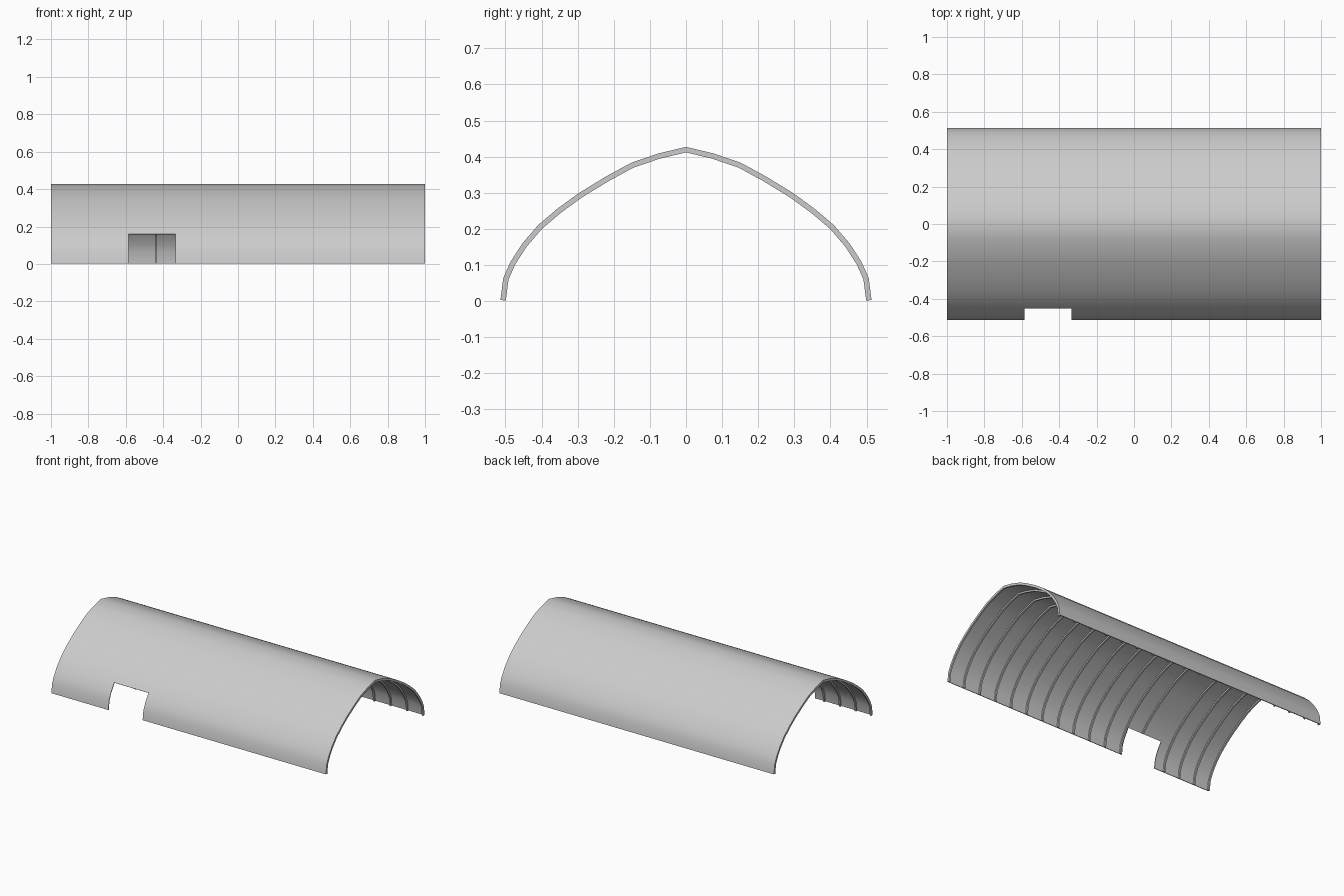
import bpy

if "Cube" in bpy.data.objects:
    bpy.data.objects.remove(bpy.data.objects["Cube"])

# Pointed-arch cross-section (y, z), from the foot up to the ridge, then mirrored
HALF = [(0.514, 0.003), (0.506, 0.064), (0.486, 0.109), (0.453, 0.160),
        (0.409, 0.211), (0.356, 0.256), (0.297, 0.299), (0.222, 0.345),
        (0.152, 0.383), (0.076, 0.409), (0.0, 0.427)]
ARCH = HALF + [(-y, z) for y, z in reversed(HALF[:-1])]
DOOR = (-0.585, -0.335)
DOOR_ROWS = 3


def arch_strip(name, xs, thickness):
    """Sweep the arch along x, leave out the doorway, thicken inward."""
    n = len(ARCH)
    verts = [(x, y, z) for x in xs for y, z in ARCH]
    faces = []
    for c in range(len(xs) - 1):
        mid = (xs[c] + xs[c + 1]) / 2
        last = n - 1 - (DOOR_ROWS if DOOR[0] < mid < DOOR[1] else 0)
        for i in range(last):
            a, b = c * n + i, (c + 1) * n + i
            faces.append((a, a + 1, b + 1, b))
    mesh = bpy.data.meshes.new(name)
    used = sorted({v for f in faces for v in f})
    remap = {v: k for k, v in enumerate(used)}
    mesh.from_pydata([verts[v] for v in used], [],
                     [tuple(remap[v] for v in f) for f in faces])
    obj = bpy.data.objects.new(name, mesh)
    bpy.context.collection.objects.link(obj)
    mod = obj.modifiers.new("thickness", 'SOLIDIFY')
    mod.thickness = thickness
    mod.offset = -1
    mod.use_even_offset = True
    bpy.ops.object.select_all(action='DESELECT')
    obj.select_set(True)
    bpy.context.view_layer.objects.active = obj
    bpy.ops.object.modifier_apply(modifier=mod.name)
    bpy.ops.object.shade_smooth_by_angle()
    return obj


# Outer skin with the doorway in the front wall
arch_strip("roof_shell", [-1, DOOR[0], DOOR[1], 1], 0.005)

# Inner ribs: three bays left of the door, regular spacing to the right
W = 0.005
rib_x = [-1 + W, -0.885, -0.77, -0.655]
rib_x += [-0.44 + 0.12 * k for k in range(12)] + [1 - W]
for k, x in enumerate(rib_x):
    # skin face is kept just outside the rib's outer face
    rib = arch_strip(f"rib_{k + 1}", [x - W, x + W], 0.0145)
    rib.scale = (1, 0.999, 0.999)
